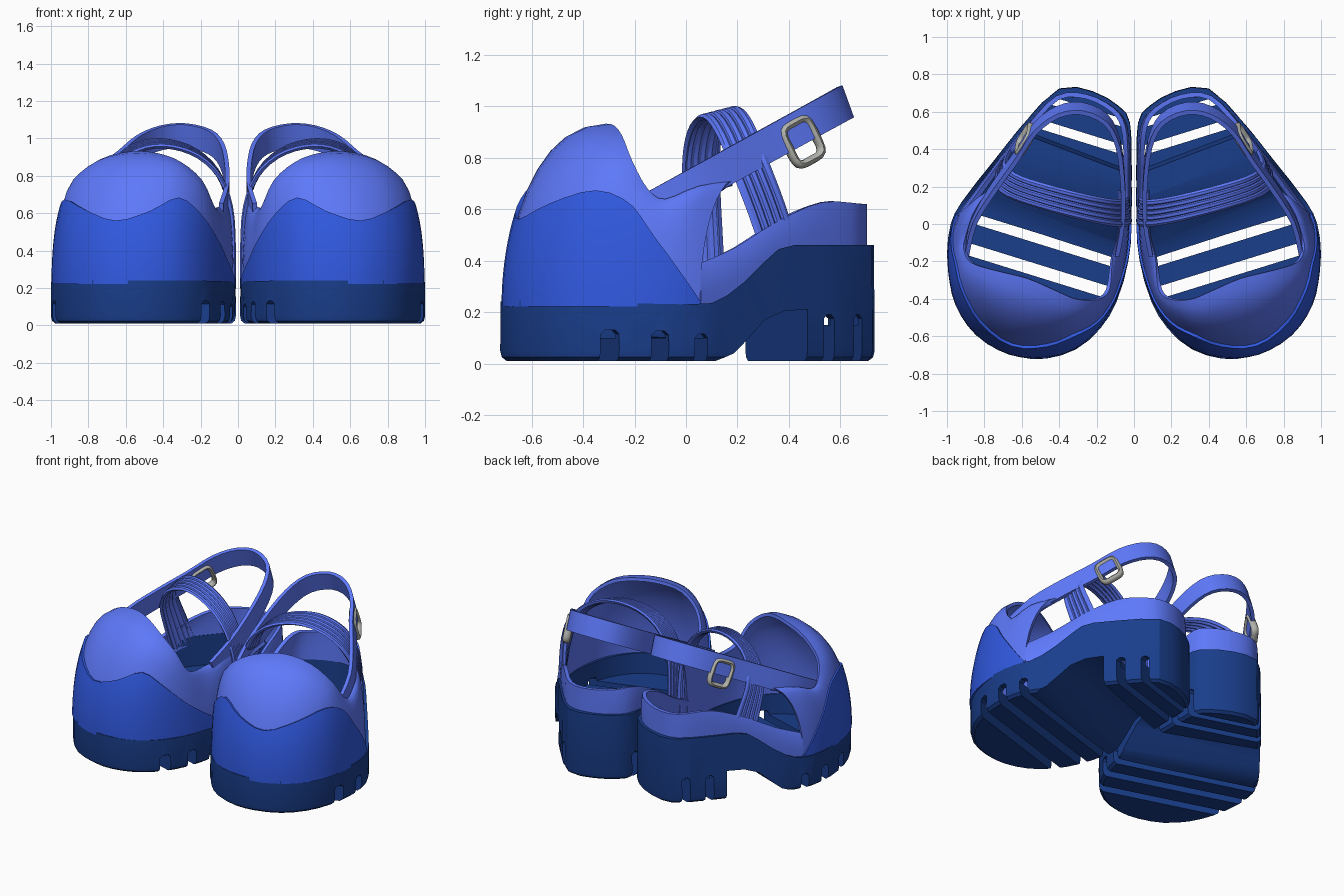
import bpy
import math
from mathutils import Vector

if "Cube" in bpy.data.objects:
    bpy.data.objects.remove(bpy.data.objects["Cube"])


def material(name, rgb):
    m = bpy.data.materials.new(name)
    m.diffuse_color = (*rgb, 1)
    m.use_nodes = True
    m.node_tree.nodes["Principled BSDF"].inputs["Base Color"].default_value = m.diffuse_color
    return m


SOLE = material("navy", (0.010, 0.048, 0.26))
GUARD = material("royal_blue", (0.03, 0.10, 0.75))
UPPER = material("light_blue", (0.11, 0.19, 0.95))
METAL = material("metal", (0.45, 0.45, 0.42))


def spline(pts, n, closed=False):
    """Catmull-Rom through tuples of any length."""
    k, out = len(pts), []
    for i in range(k if closed else k - 1):
        a, b, c, d = (pts[j % k] if closed else pts[min(max(j, 0), k - 1)] for j in range(i - 1, i + 3))
        for s in range(n):
            t = s / n
            out.append(tuple(0.5 * (2 * q + (r - p) * t + (2 * p - 5 * q + 4 * r - u) * t * t
                                    + (3 * q - p - 3 * r + u) * t ** 3)
                             for p, q, r, u in zip(a, b, c, d)))
    return out if closed else out + [tuple(pts[-1])]


def grid(name, rings, closed=False, caps=False, mat=None):
    """Mesh from equally long rows of points."""
    n = len(rings[0])
    verts = [tuple(p) for r in rings for p in r]
    faces = [(i * n + j, i * n + (j + 1) % n, (i + 1) * n + (j + 1) % n, (i + 1) * n + j)
             for i in range(len(rings) - 1) for j in range(n if closed else n - 1)]
    if caps:
        faces += [tuple(range(n))[::-1], tuple(range(len(verts) - n, len(verts)))]
    me = bpy.data.meshes.new(name)
    me.from_pydata(verts, [], faces)
    ob = bpy.data.objects.new(name, me)
    bpy.context.collection.objects.link(ob)
    if mat:
        me.materials.append(mat)
    bpy.context.view_layer.objects.active = ob
    bpy.ops.object.select_all(action='DESELECT')
    ob.select_set(True)
    bpy.ops.object.mode_set(mode='EDIT')
    bpy.ops.mesh.select_all(action='SELECT')
    bpy.ops.mesh.normals_make_consistent(inside=False)
    bpy.ops.object.mode_set(mode='OBJECT')
    return ob


def finish(ob, thick=0, angle=35):
    """Thicken, mirror to the second shoe, and shade."""
    if thick:
        s = ob.modifiers.new("thickness", 'SOLIDIFY')
        s.thickness, s.offset = thick, 0
    ob.modifiers.new("pair", 'MIRROR').use_mirror_merge = False
    bpy.ops.object.select_all(action='DESELECT')
    ob.select_set(True)
    bpy.context.view_layer.objects.active = ob
    bpy.ops.object.convert(target='MESH')
    bpy.ops.object.shade_smooth_by_angle(angle=math.radians(angle))


def boolean(ob, cutter, op='DIFFERENCE'):
    m = ob.modifiers.new("cut", 'BOOLEAN')
    m.object, m.operation, m.solver = cutter, op, 'EXACT'
    bpy.context.view_layer.objects.active = ob
    bpy.ops.object.modifier_apply(modifier=m.name)
    bpy.data.objects.remove(cutter)


def prism(profile, slope=0.0, xref=0.0):
    """Side profile (y, z) extruded across x, slanted by slope."""
    return grid("cutter", [[(x, y + slope * (x - xref), z) for y, z in profile] for x in (-0.2, 1.2)],
                closed=True, caps=True)


# sole outline, counter-clockwise from the heel
OUTLINE = spline([(.40, .725), (.22, .71), (.08, .63), (.02, .54), (.012, .3), (.012, 0), (.03, -.2),
                  (.09, -.41), (.18, -.56), (.31, -.67), (.47, -.72), (.62, -.71), (.78, -.645), (.90, -.52),
                  (.97, -.36), (1.0, -.17), (.98, 0), (.92, .12), (.75, .34), (.58, .55)], 2, True)


def inset(d, z):
    n, out = len(OUTLINE), []
    for i, p in enumerate(OUTLINE):
        a, b = OUTLINE[i - 1], OUTLINE[(i + 1) % n]
        t = Vector((b[0] - a[0], b[1] - a[1])).normalized()
        out.append((p[0] - t.y * d, p[1] + t.x * d, z))
    return out


# platform sole: outline block trimmed by the side profile
sole = grid("sole", [inset(.025, .01), inset(.006, .025), inset(0, .05), inset(.004, .6)], True, True, SOLE)
boolean(sole, prism([(-1, .245), (-.3, .236), (0, .23), (.1, .235), (.16, .265), (.23, .32), (.31, .40),
                     (.36, .445), (.42, .46), (1, .46), (1, 1), (-1, 1)]))
# arch between forefoot and heel block
boolean(sole, prism([(0, -.1), (.004, .005), (.1, .04), (.18, .105), (.254, .17), (.354, .205),
                     (.47, .21), (.47, -.1)], .38, .64))
# hollow inside with stepped floor
hollow = grid("hollow", [inset(.045, -.05), inset(.045, .8)], True, True)
boolean(hollow, prism([(-1.5, .1), (0, .1), (.1, .125), (.25, .245), (.36, .255), (.5, .255), (.52, .15),
                       (1.5, .15), (1.5, 1), (-1.5, 1)], .38, .64), 'INTERSECT')
boolean(sole, hollow)
# slanted tread grooves
for y, x, w, top in ((-.30, .97, .034, .13), (-.105, .98, .034, .126), (.058, .95, .028, .115),
                     (.555, .57, .026, .19), (.668, .47, .022, .19)):
    boolean(sole, prism([(y - w, -.1), (y + w, -.1), (y + w, top - .015), (y + w - .015, top),
                         (y - w + .015, top), (y - w, top - .015)], .31, x))
finish(sole, angle=30)

# upper: columns of base (x, y), top (x, y, z) and overlay height, inner side round the toe to outer side
COLS = spline([(.035, .05, .08, .18, .70, .24), (.035, -.03, .08, .05, .68, .25), (.047, -.16, .09, -.07, .64, .28),
               (.075, -.28, .12, -.19, .62, .35), (.12, -.41, .14, -.35, .64, .45), (.21, -.55, .2, -.40, .77, .58),
               (.33, -.65, .31, -.40, .865, .67), (.48, -.69, .43, -.35, .91, .60), (.66, -.675, .57, -.29, .92, .55),
               (.83, -.575, .73, -.25, .88, .61), (.935, -.42, .86, -.21, .78, .66), (.972, -.25, .90, -.15, .67, .60),
               (.972, -.12, .90, -.08, .63, .47), (.955, -.02, .86, .05, .68, .34), (.93, .05, .775, .18, .70, .24)], 3)
Z0 = .222


def arc(c, a):
    k = 1 - math.cos(a)
    return Vector((c[0] + (c[2] - c[0]) * k, c[1] + (c[3] - c[1]) * k, Z0 + (c[4] - Z0) * math.sin(a)))


R = 9
upper = grid("toe_upper", [[arc(c, math.pi / 2 * i / R) for i in range(R + 1)] for c in COLS], mat=UPPER)
finish(upper, .022, 45)

# toe guard overlay with wavy upper edge
mid = Vector((.5, -.1, Z0))
rows = []
for c in COLS:
    a = math.asin(min(.98, max(.03, (c[5] - Z0) / (c[4] - Z0))))
    rows.append([mid + (arc(c, a * i / R) - mid) * 1.025 for i in range(R + 1)])
finish(grid("toe_guard", rows, mat=GUARD), .02, 45)

# heel counter: x, y, bottom z, top z
HEEL = spline([(.925, .05, .2, .385), (.82, .19, .25, .45), (.70, .35, .38, .55), (.565, .52, .43, .625),
               (.41, .675, .43, .62), (.25, .68, .43, .62), (.11, .61, .43, .625), (.05, .52, .43, .625),
               (.035, .36, .38, .56), (.035, .19, .25, .45), (.035, .05, .2, .385)], 3)
counter = grid("heel_counter", [[(x + (.33 - x) * b, y + .012 * b, z0 + (z1 - z0) * t)
                                 for t, b in ((0, 0), (.4, -.01), (.8, 0), (1, .03))]
                                for x, y, z0, z1 in HEEL], mat=UPPER)
finish(counter, .025, 45)

# sling strap looping behind the ankle
LOOP = spline([(.895, -.13), (.85, .05), (.745, .22), (.63, .38), (.53, .53), (.41, .62), (.28, .64),
               (.15, .58), (.085, .45), (.06, .25), (.06, .05), (.09, -.13)], 3)
sling = grid("sling_strap", [[(x, y - .045 * t, .60 + .55 * y + .125 * t) for t in (0, .5, 1)] for x, y in LOOP],
             mat=UPPER)
finish(sling, .024, 45)

# ribbed strap over the instep
PATH = [Vector(p) for p in spline([(.675, .375, .40), (.70, .31, .6), (.70, .25, .76), (.63, .2, .89), (.5, .155, .96),
                                   (.36, .115, .965), (.22, .08, .915), (.11, .06, .81), (.05, .06, .65),
                                   (.035, .07, .45), (.035, .08, .22)], 3)]
rows = []
for i, p in enumerate(PATH):
    t = PATH[min(i + 1, len(PATH) - 1)] - PATH[max(i - 1, 0)]
    # band follows the sole outline at its foot and lies straight across the top
    W = Vector((-.095, .13, .045)).lerp(Vector((.015, .135, .035)), min(1, i / 11))
    n = W.cross(t).normalized()
    if n.dot(p - Vector((.36, .2, .4))) < 0:
        n = -n
    rows.append([p + W * (j / 15 - .5) + n * (0 if j % 3 == 0 else .007) for j in range(16)])
finish(grid("instep_strap", rows, mat=UPPER), .02, 25)

# buckle: rounded rectangular ring on the outer strap
U = Vector((-.10, .155, .085)).normalized()
V = Vector((0, -.045, .125))
V = (V - U * V.dot(U)).normalized()
N = U.cross(V).normalized()
if N.x < 0:
    N = -N
C = Vector((.572, .445, .86)) + N * .012
rings = []
for i in range(32):
    a = 2 * math.pi * i / 32
    ca, sa = math.cos(a), math.sin(a)
    f = (abs(ca) ** 5 + abs(sa) ** 5) ** -.2
    d = U * ca * .066 * f + V * sa * .08 * f
    o = d.normalized()
    rings.append([C + d + o * .017 * math.cos(b) + N * .024 * math.sin(b)
                  for b in (math.pi * k / 4 for k in range(8))])
finish(grid("buckle", rings + rings[:1], closed=True, mat=METAL), 0, 60)
